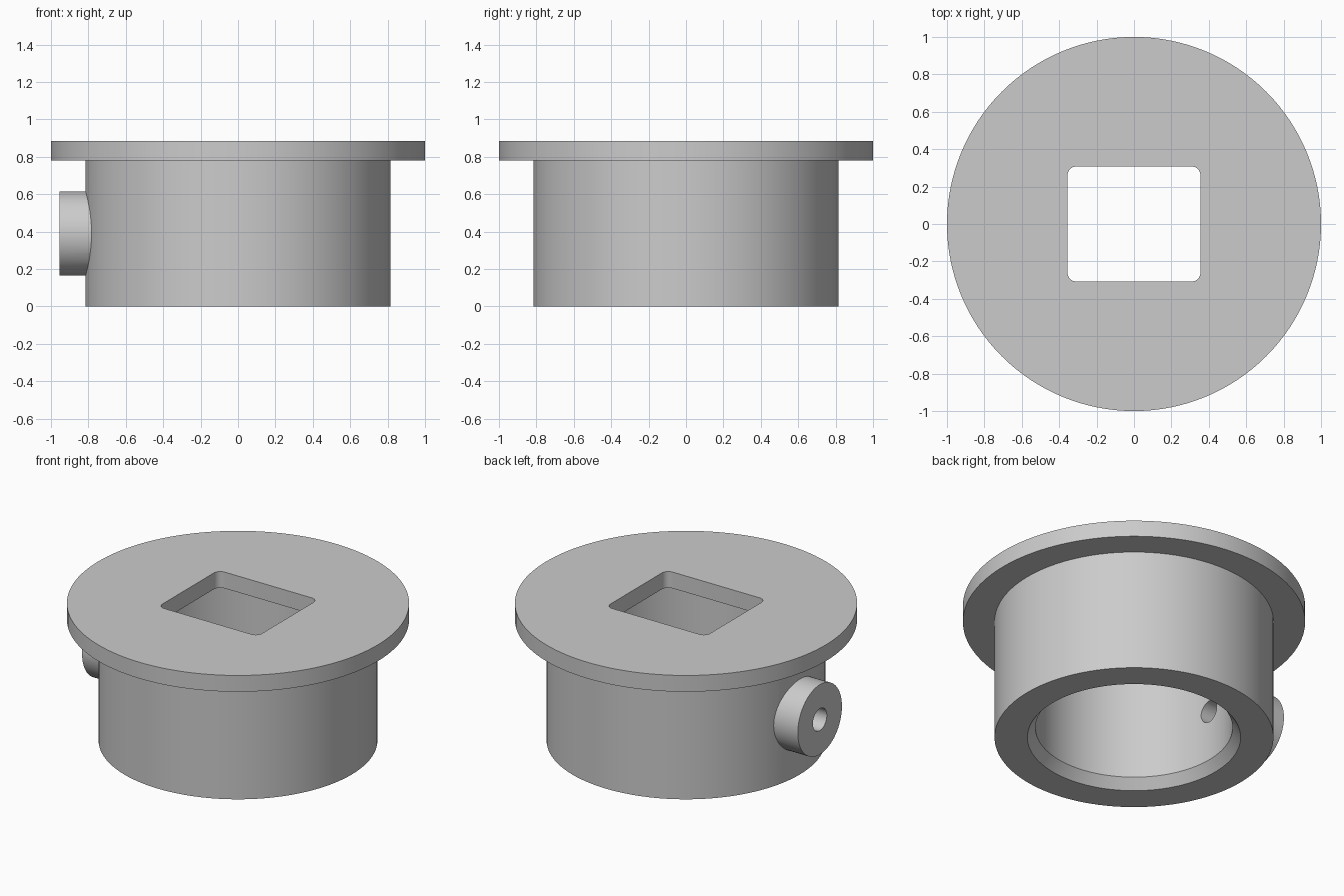
import bpy, bmesh, math
from mathutils import Matrix

if "Cube" in bpy.data.objects:
    bpy.data.objects.remove(bpy.data.objects["Cube"])

SEG = 128

grey = bpy.data.materials.new("plain grey")
grey.diffuse_color = (0.6, 0.6, 0.6, 1)
grey.use_nodes = True
grey.node_tree.nodes["Principled BSDF"].inputs["Base Color"].default_value = grey.diffuse_color


def finish(name, bm):
    bmesh.ops.recalc_face_normals(bm, faces=bm.faces)
    me = bpy.data.meshes.new(name)
    bm.to_mesh(me)
    bm.free()
    ob = bpy.data.objects.new(name, me)
    me.materials.append(grey)
    bpy.context.collection.objects.link(ob)
    return ob


def lathe(name, profile, seg=SEG, matrix=Matrix()):
    """Closed solid from (radius, height) points, capped at both ends."""
    bm = bmesh.new()
    rings = [[bm.verts.new((r * math.cos(2 * math.pi * i / seg),
                            r * math.sin(2 * math.pi * i / seg), z))
              for i in range(seg)] for r, z in profile]
    for a, b in zip(rings, rings[1:]):
        for i in range(seg):
            j = (i + 1) % seg
            bm.faces.new((a[i], a[j], b[j], b[i]))
    bm.faces.new(rings[0])
    bm.faces.new(rings[-1])
    bm.transform(matrix)
    return finish(name, bm)


def rounded_prism(name, hx, hy, rad, z0, z1, steps=8):
    bm = bmesh.new()
    ring = []
    for k, (sx, sy) in enumerate([(1, 1), (-1, 1), (-1, -1), (1, -1)]):
        for i in range(steps + 1):
            a = math.pi / 2 * (k + i / steps)
            ring.append(bm.verts.new((sx * (hx - rad) + rad * math.cos(a),
                                      sy * (hy - rad) + rad * math.sin(a), z0)))
    face = bm.faces.new(ring)
    ext = bmesh.ops.extrude_face_region(bm, geom=[face])["geom"]
    bmesh.ops.translate(bm, vec=(0, 0, z1 - z0),
                        verts=[v for v in ext if isinstance(v, bmesh.types.BMVert)])
    return finish(name, bm)


def boolean(target, tool, operation):
    mod = target.modifiers.new(operation.lower(), "BOOLEAN")
    mod.operation = operation
    mod.solver = "EXACT"
    mod.object = tool
    bpy.context.view_layer.objects.active = target
    bpy.ops.object.modifier_apply(modifier=mod.name)
    bpy.data.objects.remove(tool)


# flanged drum
body = lathe("flanged_housing", [(0.815, 0), (0.815, 0.78), (1, 0.78), (1, 0.885)])

# side boss, its axis along x
side = Matrix.Translation((0, 0, 0.39)) @ Matrix.Rotation(-math.pi / 2, 4, "Y")
boolean(body, lathe("side_boss", [(0.225, 0.7), (0.225, 0.955)], 64, side), "UNION")

# hollow interior with a chamfered mouth
boolean(body, lathe("cavity", [(0.638, -0.02), (0.576, 0.064), (0.576, 0.78)]), "DIFFERENCE")

# square opening in the top plate
boolean(body, rounded_prism("top_opening", 0.355, 0.307, 0.045, 0.7, 1.0), "DIFFERENCE")

# screw hole through the boss
boolean(body, lathe("screw_hole", [(0.071, 0.45), (0.071, 1.1)], 32, side), "DIFFERENCE")

# smooth round walls, crisp edges
bpy.ops.object.select_all(action="DESELECT")
body.select_set(True)
bpy.context.view_layer.objects.active = body
bpy.ops.object.shade_smooth_by_angle(angle=math.radians(30))
